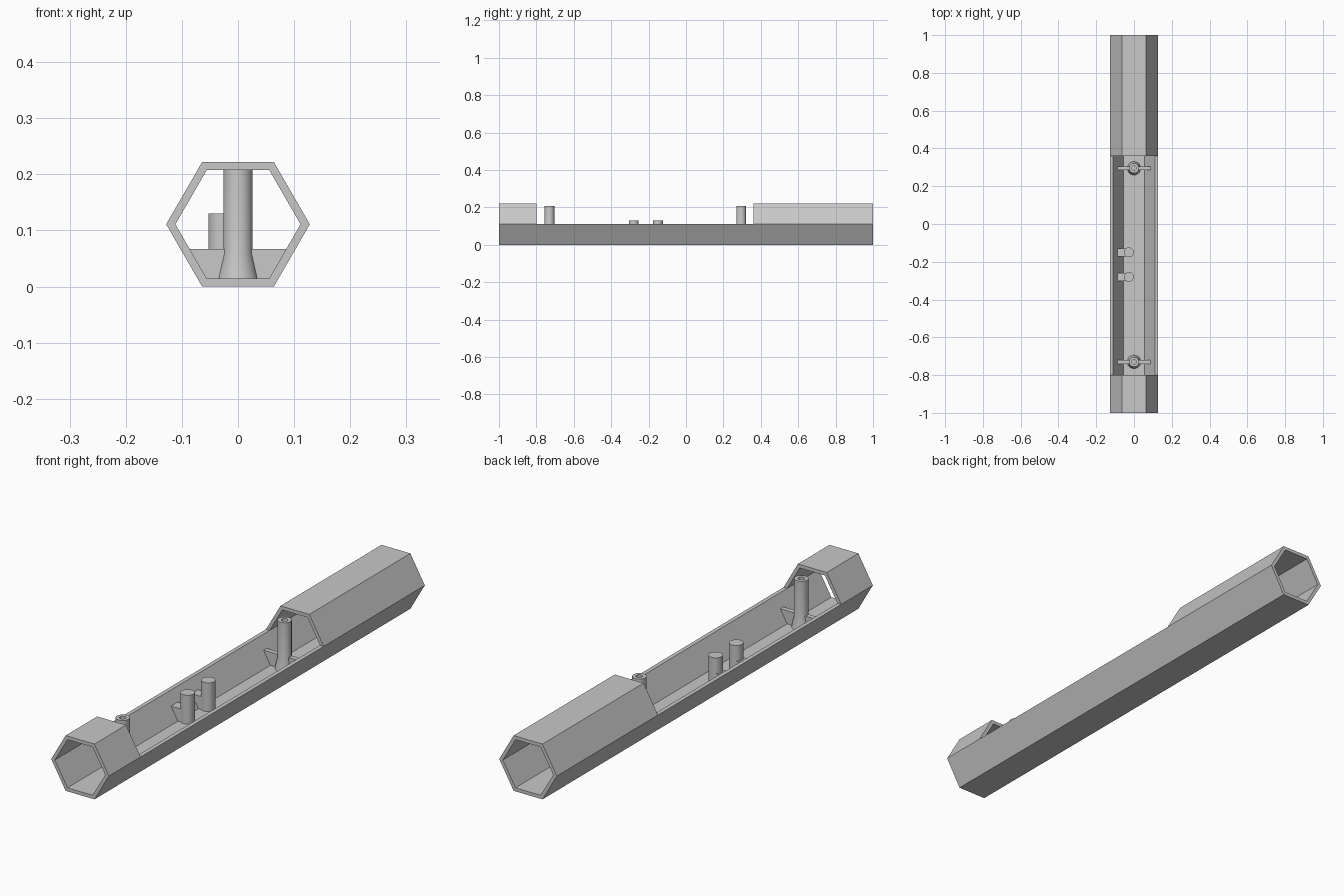
import bpy, bmesh, math
from mathutils import Vector

cube = bpy.data.objects.get("Cube")
if cube:
    bpy.data.objects.remove(cube, do_unlink=True)

MID = 0.111            # height of the tube axis
R_OUT, R_IN = 0.128, 0.1115
FLOOR = 0.0145         # inner floor height
RIB_TOP = 0.067

grey = bpy.data.materials.new("plain grey")
grey.use_nodes = True
grey.diffuse_color = (0.58, 0.58, 0.58, 1)
grey.node_tree.nodes["Principled BSDF"].inputs["Base Color"].default_value = (0.58, 0.58, 0.58, 1)


def finish(name, bm, smooth=False):
    bmesh.ops.recalc_face_normals(bm, faces=bm.faces)
    mesh = bpy.data.meshes.new(name)
    bm.to_mesh(mesh)
    bm.free()
    obj = bpy.data.objects.new(name, mesh)
    bpy.context.collection.objects.link(obj)
    mesh.materials.append(grey)
    if smooth:
        bpy.ops.object.select_all(action='DESELECT')
        obj.select_set(True)
        bpy.context.view_layer.objects.active = obj
        bpy.ops.object.shade_smooth_by_angle(angle=math.radians(35))
    return obj


def prism(name, outline, y0, y1):
    """Extrude an x-z outline along y."""
    bm = bmesh.new()
    face = bm.faces.new([bm.verts.new((x, y0, z)) for x, z in outline])
    ext = bmesh.ops.extrude_face_region(bm, geom=[face])
    moved = [v for v in ext["geom"] if isinstance(v, bmesh.types.BMVert)]
    bmesh.ops.translate(bm, verts=moved, vec=(0, y1 - y0, 0))
    return finish(name, bm)


def lathe(name, profile, x, y, steps=40):
    """Spin a radius-height profile about a vertical axis."""
    bm = bmesh.new()
    verts = [bm.verts.new((r, 0, z)) for r, z in profile]
    edges = [bm.edges.new(pair) for pair in zip(verts, verts[1:])]
    bmesh.ops.spin(bm, geom=verts + edges, cent=(0, 0, 0), axis=(0, 0, 1),
                   angle=math.tau, steps=steps)
    bmesh.ops.remove_doubles(bm, verts=bm.verts, dist=1e-5)
    bmesh.ops.translate(bm, verts=bm.verts, vec=(x, y, 0))
    return finish(name, bm, smooth=True)


def inner_half_width(z):
    return R_IN - abs(MID - z) / math.sqrt(3)


# Hollow hexagonal tube with open ends
bm = bmesh.new()
loops = []
for y in (-1, 1):
    for r in (R_OUT, R_IN):
        loops.append([bm.verts.new((r * math.cos(math.radians(60 * i)), y,
                                    MID + r * math.sin(math.radians(60 * i))))
                      for i in range(6)])
front_out, front_in, back_out, back_in = loops
for a, b in ((front_out, back_out), (front_in, back_in),
             (front_out, front_in), (back_out, back_in)):
    for i in range(6):
        j = (i + 1) % 6
        bm.faces.new((a[i], a[j], b[j], b[i]))
tube = finish("hexagonal_tube", bm)

# Opening that removes the upper half of the middle section
cutter = prism("opening_cutter", [(-0.2, MID), (0.2, MID), (0.2, 0.4), (-0.2, 0.4)], -0.8, 0.36)
cut = tube.modifiers.new("opening", 'BOOLEAN')
cut.operation = 'DIFFERENCE'
cut.solver = 'EXACT'
cut.object = cutter
bpy.context.view_layer.objects.active = tube
bpy.ops.object.modifier_apply(modifier=cut.name)
bpy.data.objects.remove(cutter, do_unlink=True)

# Tall hollow screw posts with flared feet, each braced by a cross rib
wide, narrow = inner_half_width(RIB_TOP) + 0.002, inner_half_width(FLOOR) + 0.002
for name, y in (("front", -0.73), ("back", 0.295)):
    lathe(name + "_screw_post",
          [(0.036, FLOOR - 0.002), (0.035, 0.018), (0.026, 0.06), (0.026, 0.208),
           (0.012, 0.208), (0.012, FLOOR + 0.001), (0, FLOOR + 0.001)], 0, y)
    # The rib is split in two so the bore stays clear
    for side, s in (("left", 1), ("right", -1)):
        prism(f"{name}_{side}_rib",
              [(s * 0.018, FLOOR - 0.002), (s * narrow, FLOOR - 0.002),
               (s * wide, RIB_TOP), (s * 0.018, RIB_TOP)], y - 0.01, y + 0.01)

# Short solid pegs, each tied to the right wall by a block
for name, y in (("front", -0.28), ("back", -0.15)):
    lathe(name + "_peg", [(0, FLOOR - 0.002), (0.026, FLOOR - 0.002),
                          (0.026, 0.13), (0, 0.13)], -0.027, y)
    prism(name + "_peg_block",
          [(-0.03, FLOOR - 0.002), (-narrow, FLOOR - 0.002),
           (-wide, RIB_TOP), (-0.03, RIB_TOP)], y - 0.021, y + 0.021)
